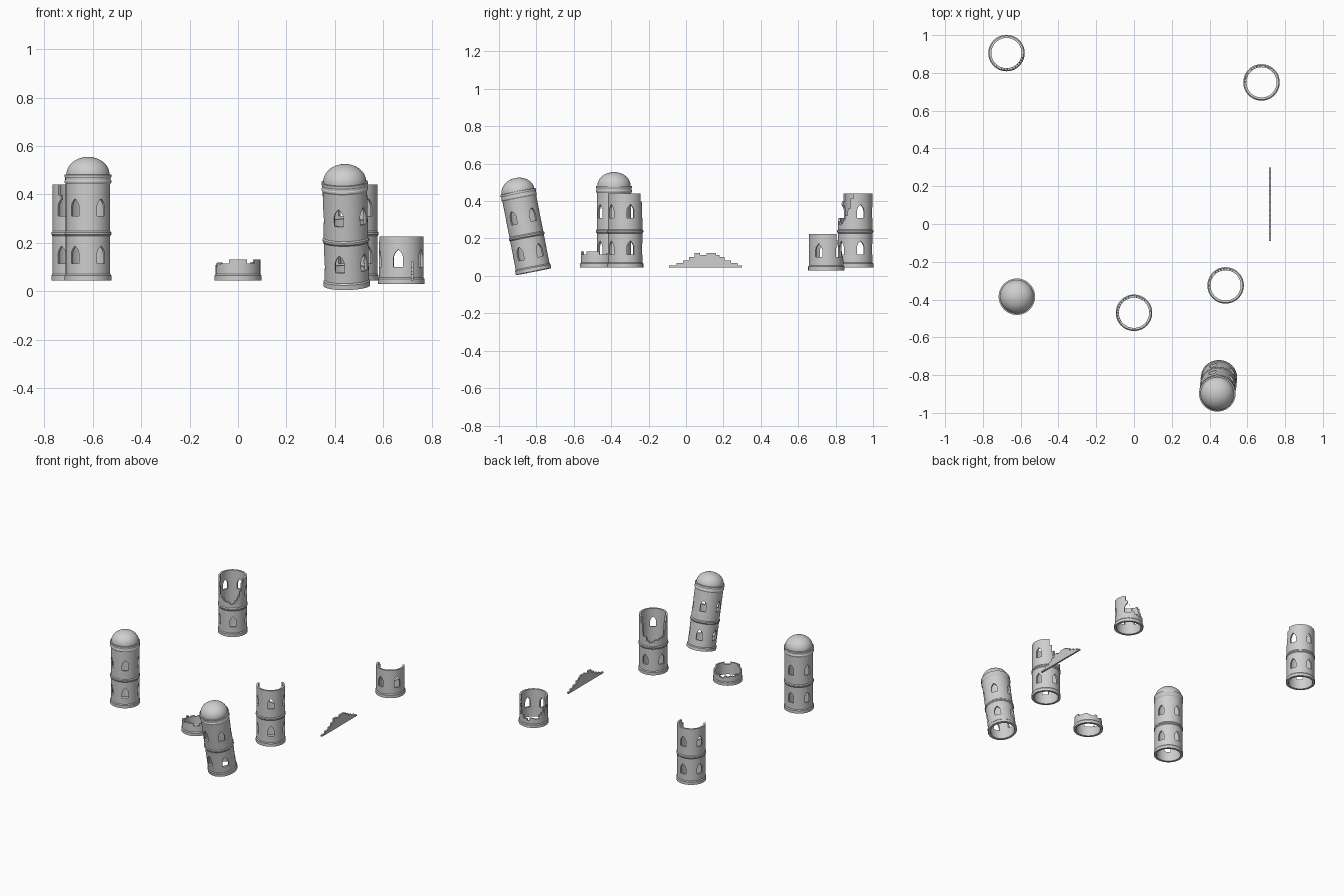
import bpy, bmesh, math, random
from math import sin, cos, radians, pi

random.seed(4)
cube = bpy.data.objects.get("Cube")
if cube:
    bpy.data.objects.remove(cube, do_unlink=True)

stone = bpy.data.materials.new("grey_stone")
stone.use_nodes = True
GREY = (0.62, 0.62, 0.62, 1)
stone.diffuse_color = GREY
stone.node_tree.nodes["Principled BSDF"].inputs["Base Color"].default_value = GREY

WALL, INNER, LIP = 0.092, 0.08, 0.0965


def make_object(name, bm):
    bmesh.ops.recalc_face_normals(bm, faces=bm.faces)
    mesh = bpy.data.meshes.new(name)
    bm.to_mesh(mesh)
    bm.free()
    mesh.materials.append(stone)
    obj = bpy.data.objects.new(name, mesh)
    bpy.context.collection.objects.link(obj)
    return obj


def prism(bm, outline, place, near, far):
    """Extrude a 2D outline between two depths; place maps (u, v, depth) to space."""
    a = [bm.verts.new(place(u, v, near)) for u, v in outline]
    b = [bm.verts.new(place(u, v, far)) for u, v in outline]
    bm.faces.new(a)
    bm.faces.new(b[::-1])
    for i in range(len(a)):
        j = (i + 1) % len(a)
        bm.faces.new((a[j], a[i], b[i], b[j]))


def dome_arc(radius, base, rise):
    return [(radius * cos(t * pi / 24), base + rise * sin(t * pi / 24)) for t in range(13)]


def lathe(name, top, domed, band):
    """Hollow tower wall with a plinth, a string course and an optional dome."""
    outer = [(LIP, 0), (LIP, 0.02), (WALL, 0.026)]
    if band:
        outer += [(WALL, 0.183), (LIP, 0.189), (LIP, 0.197), (WALL, 0.203)]
    if domed:
        outer += [(WALL, 0.398), (LIP, 0.405), (LIP, 0.411), (0.094, 0.415),
                  (0.094, 0.423), (LIP, 0.427), (LIP, 0.436)]
        outer += dome_arc(0.089, 0.437, 0.073)
        profile = dome_arc(INNER, 0.43, 0.068)[::-1] + [(INNER, 0)] + outer
    else:
        profile = [(INNER, top), (INNER, 0)] + outer + [(WALL, top)]
    bm = bmesh.new()
    vs = [bm.verts.new((r, 0, z)) for r, z in profile]
    edges = [bm.edges.new(p) for p in zip(vs, vs[1:])]
    if not domed:
        edges.append(bm.edges.new((vs[-1], vs[0])))
    bmesh.ops.spin(bm, geom=vs + edges, cent=(0, 0, 0), axis=(0, 0, 1),
                   angle=2 * pi, steps=64, use_merge=True)
    bmesh.ops.remove_doubles(bm, verts=bm.verts, dist=1e-5)
    return make_object(name, bm)


def window_cutter(first_angle, storeys):
    """Five pointed-arch openings on each storey."""
    half = [(0.02, 0), (0.02, 0.04), (0.016, 0.053), (0.009, 0.063)]
    arch = half + [(0, 0.072)] + [(-u, v) for u, v in half[::-1]]
    bm = bmesh.new()
    for sill in (0.07, 0.265)[:storeys]:
        for k in range(5):
            a = radians(first_angle + 72 * k)
            prism(bm, arch, lambda u, v, d: (d * cos(a) - u * sin(a),
                                             d * sin(a) + u * cos(a), sill + v), 0.05, 0.13)
    return make_object("window_cutter", bm)


def break_cutter(centre, half, low, high):
    """Curved wedge with a stepped lower edge, like missing courses of bricks."""
    bm = bmesh.new()
    steps = max(8, half // 5)
    rows = []
    for i in range(steps):
        t = abs((i + 0.5) / steps * 2 - 1)
        h = low + (high - low) * t ** 3 + random.uniform(-0.012, 0.012)
        h = min(h, high - 0.003)
        for edge in (i + 0.06, i + 0.94):
            a = radians(centre - half + 2 * half * edge / steps)
            rows.append([bm.verts.new((r * cos(a), r * sin(a), z))
                         for r, z in ((0.05, h), (0.13, h), (0.13, high + 0.05), (0.05, high + 0.05))])
    for p, q in zip(rows, rows[1:]):
        for k in range(4):
            n = (k + 1) % 4
            bm.faces.new((p[k], p[n], q[n], q[k]))
    bm.faces.new(rows[0])
    bm.faces.new(rows[-1][::-1])
    return make_object("break_cutter", bm)


def carve(obj, cutter):
    mod = obj.modifiers.new("carve", "BOOLEAN")
    mod.operation = "DIFFERENCE"
    mod.solver = "EXACT"
    mod.object = cutter
    bpy.context.view_layer.objects.active = obj
    bpy.ops.object.modifier_apply(modifier=mod.name)
    bpy.data.objects.remove(cutter, do_unlink=True)


def tower(name, location, first_angle, top=0.5, domed=False, storeys=2, gap=None, tilt=(0, 0)):
    obj = lathe(name, top, domed, storeys == 2)
    carve(obj, window_cutter(first_angle, storeys))
    if gap:
        centre, half, low = gap
        carve(obj, break_cutter(centre, half, low, top))
    bpy.ops.object.select_all(action="DESELECT")
    obj.select_set(True)
    bpy.context.view_layer.objects.active = obj
    bpy.ops.object.shade_smooth_by_angle(angle=radians(30))
    obj.location = location
    obj.rotation_euler = (radians(tilt[0]), radians(tilt[1]), 0)


# Domed towers, one upright and one leaning
tower("domed_tower", (-0.62, -0.385, 0.045), 18, domed=True)
tower("leaning_tower", (0.45, -0.815, 0.023), 36, domed=True, tilt=(11, -1.2))

# Ruined towers with a missing stretch of wall
tower("ruined_tower_front", (0.485, -0.325, 0.045), 18, top=0.395, gap=(128, 64, 0.235))
tower("ruined_tower_back", (-0.675, 0.905, 0.045), 18, top=0.395, gap=(-72, 66, 0.235))
tower("ruined_tower_short", (0.675, 0.75, 0.03), 46, top=0.195, storeys=1, gap=(112, 76, 0.055))
tower("ruined_tower_base", (0, -0.47, 0.045), 18, top=0.085, storeys=1, gap=(130, 110, 0.062))

# Flat stepped fragment of a brick wall
steps = [(-0.09, 0.055), (-0.05, 0.068), (-0.015, 0.082), (0.015, 0.1), (0.045, 0.122),
         (0.075, 0.112), (0.11, 0.122), (0.16, 0.112), (0.18, 0.1), (0.205, 0.082),
         (0.24, 0.068), (0.275, 0.055), (0.3, 0.055)]
outline = [(-0.09, 0.045)]
for (y, z), (y_next, _) in zip(steps, steps[1:]):
    outline += [(y, z), (y_next, z)]
outline.append((0.3, 0.045))
bm = bmesh.new()
prism(bm, outline, lambda u, v, d: (d, u, v), 0.714, 0.726)
make_object("wall_fragment", bm)
